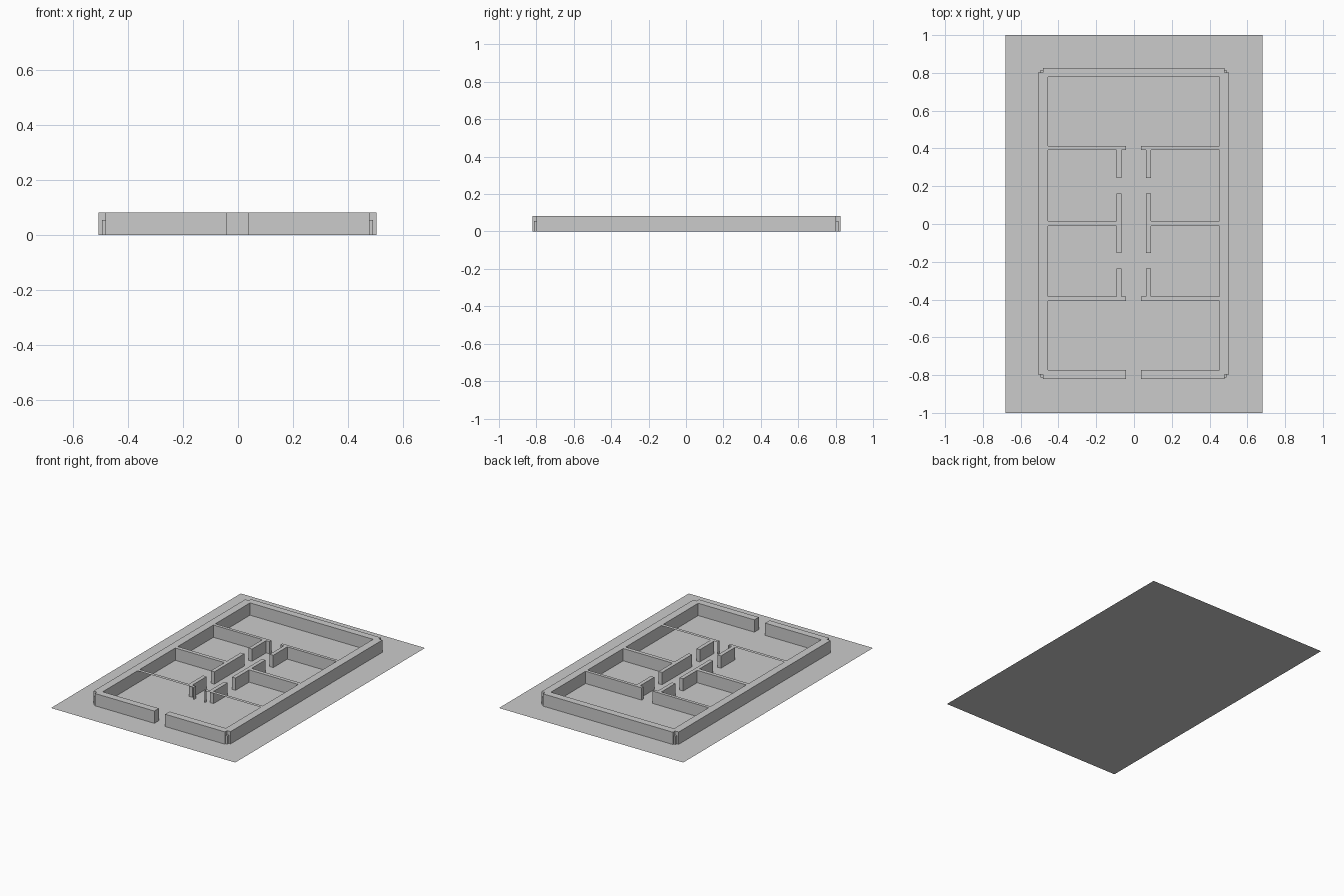
import bpy
import bmesh

cube = bpy.data.objects.get("Cube")
if cube:
    bpy.data.objects.remove(cube, do_unlink=True)

grey = bpy.data.materials.new("plaster_grey")
grey.use_nodes = True
grey.diffuse_color = (0.6, 0.6, 0.6, 1)
grey.node_tree.nodes["Principled BSDF"].inputs["Base Color"].default_value = (0.6, 0.6, 0.6, 1)

CX, CY = -0.002, 0.002      # centre of the building on its plot
HEIGHT = 0.082
POST_HEIGHT = 0.055


def finish(name, bm):
    mesh = bpy.data.meshes.new(name)
    bm.to_mesh(mesh)
    bm.free()
    mesh.materials.append(grey)
    obj = bpy.data.objects.new(name, mesh)
    bpy.context.collection.objects.link(obj)


def block(name, x0, x1, y0, y1, height=HEIGHT, open_sides=False):
    """Wall block without an underside; open_sides also leaves out the y faces."""
    bm = bmesh.new()
    bmesh.ops.create_cube(bm, size=1)
    drop = [f for f in bm.faces
            if f.normal.z < -0.5 or (open_sides and abs(f.normal.y) > 0.5)]
    bmesh.ops.delete(bm, geom=drop, context="FACES")
    bmesh.ops.scale(bm, vec=(x1 - x0, y1 - y0, height), verts=bm.verts)
    bmesh.ops.translate(bm, vec=((x0 + x1) / 2, (y0 + y1) / 2, height / 2), verts=bm.verts)
    finish(name, bm)


def mirrored(name, x0, x1, y0, y1, **options):
    """The same block on both sides of the corridor."""
    block("left_" + name, CX + x0, CX + x1, y0, y1, **options)
    block("right_" + name, CX - x1, CX - x0, y0, y1, **options)


# Ground sheet
bm = bmesh.new()
bmesh.ops.create_grid(bm, x_segments=1, y_segments=1, size=1)
bmesh.ops.scale(bm, vec=(0.68, 1, 1), verts=bm.verts)
finish("ground", bm)

# Outer walls, with an entrance in the front
mirrored("side_wall", 0.454, 0.506, CY - 0.8, CY + 0.8)
mirrored("front_wall", 0.04, 0.48, CY - 0.823, CY - 0.776)
block("back_wall", CX - 0.48, CX + 0.48, CY + 0.776, CY + 0.823)

# Low posts in the corner notches
mirrored("front_corner_post", 0.478, 0.493, CY - 0.814, CY - 0.798, height=POST_HEIGHT)
mirrored("back_corner_post", 0.478, 0.493, CY + 0.798, CY + 0.814, height=POST_HEIGHT)

# Room partitions
mirrored("back_partition", 0.04, 0.454, 0.392, 0.413)
mirrored("middle_partition", 0.091, 0.454, -0.01, 0.016)
mirrored("front_partition", 0.04, 0.454, -0.408, -0.385, open_sides=True)

# Corridor walls between the room doorways
mirrored("back_corridor_wall", 0.065, 0.091, 0.244, 0.392)
mirrored("middle_corridor_wall", 0.065, 0.091, -0.154, 0.162)
mirrored("front_corridor_wall", 0.065, 0.091, -0.385, -0.236)
